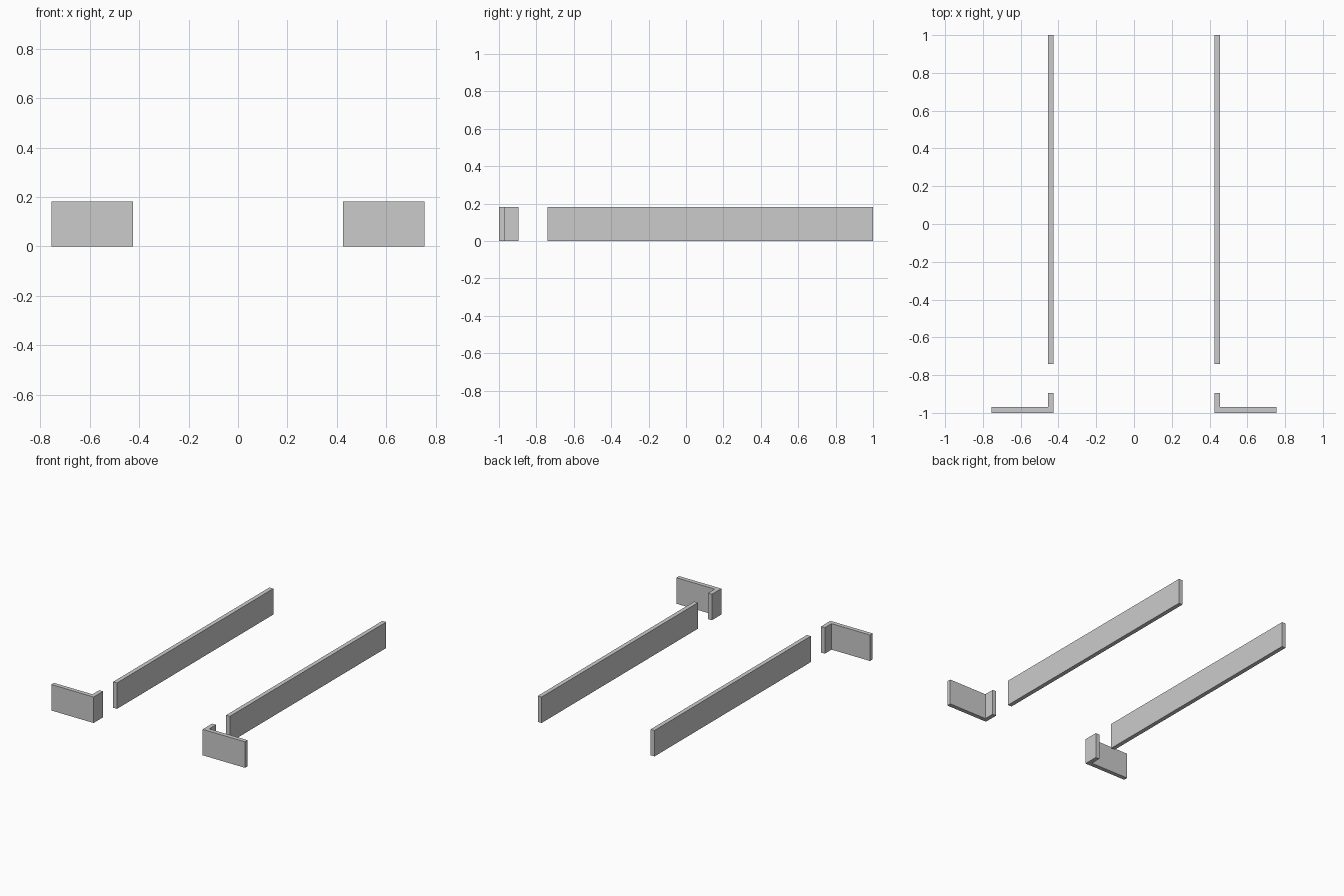
import bpy
import bmesh

cube = bpy.data.objects.get("Cube")
if cube:
    bpy.data.objects.remove(cube, do_unlink=True)

HEIGHT = 0.183
INNER, OUTER, END = 0.425, 0.455, 0.755

grey = bpy.data.materials.new("light_grey")
grey.use_nodes = True
colour = (0.6, 0.6, 0.6, 1)
grey.diffuse_color = colour
grey.node_tree.nodes["Principled BSDF"].inputs["Base Color"].default_value = colour


def extrude_plan(name, outline, side):
    """Raise a floor outline into a wall, mirrored in x by side."""
    bm = bmesh.new()
    base = bm.faces.new([bm.verts.new((side * x, y, 0)) for x, y in outline])
    top = bmesh.ops.extrude_face_region(bm, geom=[base], use_keep_orig=True)
    verts = [v for v in top["geom"] if isinstance(v, bmesh.types.BMVert)]
    bmesh.ops.translate(bm, verts=verts, vec=(0, 0, HEIGHT))
    bmesh.ops.recalc_face_normals(bm, faces=bm.faces)
    mesh = bpy.data.meshes.new(name)
    bm.to_mesh(mesh)
    bm.free()
    mesh.materials.append(grey)
    bpy.context.collection.objects.link(bpy.data.objects.new(name, mesh))


# Long side wall
long_wall = [(INNER, -0.74), (OUTER, -0.74), (OUTER, 1), (INNER, 1)]

# L-shaped front corner: outward front wall with a short return
corner_wall = [(INNER, -1), (END, -1), (END, -0.97),
               (OUTER, -0.97), (OUTER, -0.895), (INNER, -0.895)]

for label, side in (("left", 1), ("right", -1)):
    extrude_plan(f"{label}_long_wall", long_wall, side)
    extrude_plan(f"{label}_corner_wall", corner_wall, side)
